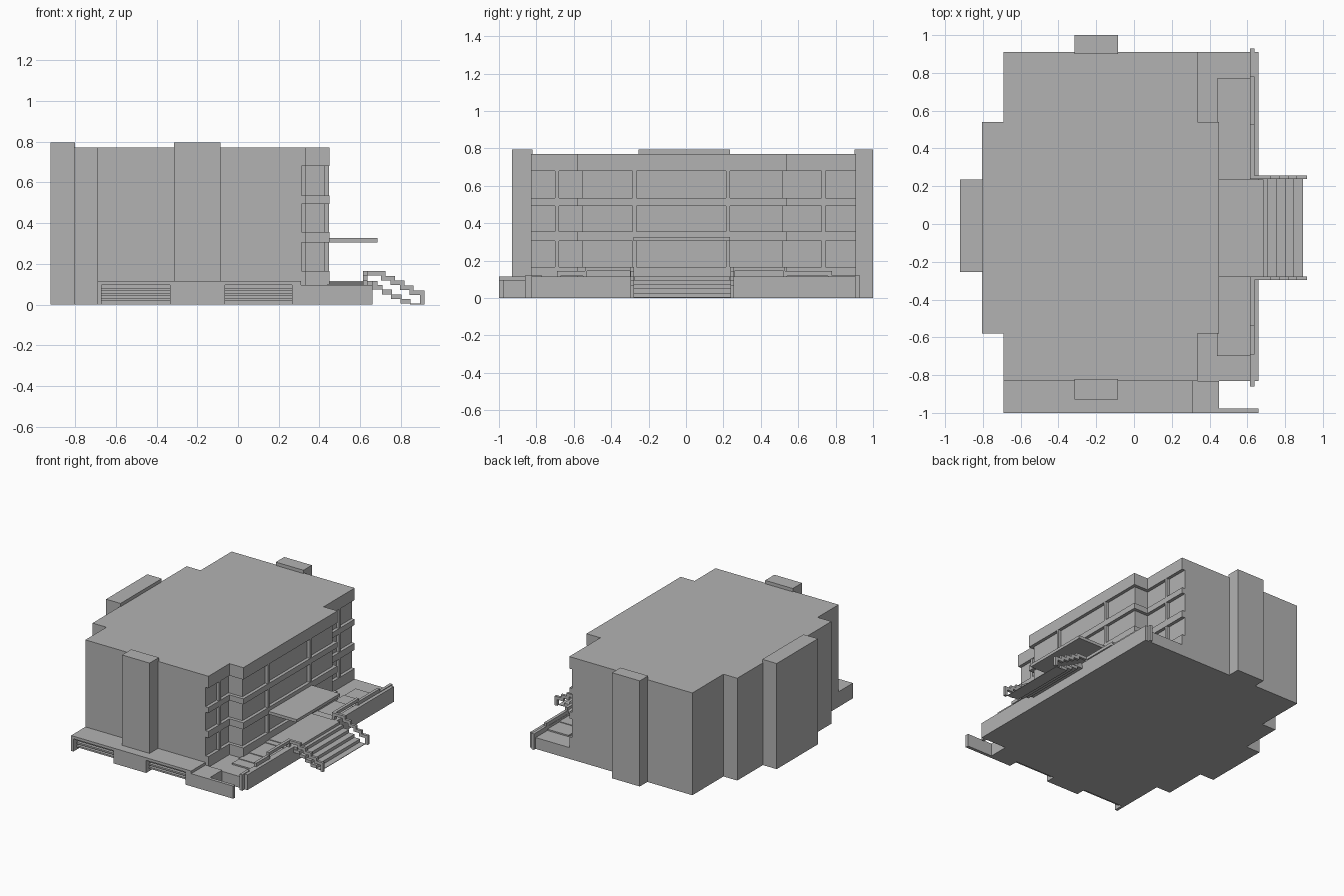
import bpy, bmesh

cube = bpy.data.objects.get("Cube")
if cube:
    bpy.data.objects.remove(cube, do_unlink=True)

grey = bpy.data.materials.new("plain grey")
grey.use_nodes = True
COLOUR = (0.45, 0.45, 0.45, 1)
grey.diffuse_color = COLOUR
grey.node_tree.nodes["Principled BSDF"].inputs["Base Color"].default_value = COLOUR


def finish(name, bm):
    bmesh.ops.recalc_face_normals(bm, faces=bm.faces[:])
    mesh = bpy.data.meshes.new(name)
    bm.to_mesh(mesh)
    bm.free()
    mesh.materials.append(grey)
    obj = bpy.data.objects.new(name, mesh)
    bpy.context.collection.objects.link(obj)
    return obj


def extrude(name, points, offset):
    bm = bmesh.new()
    face = bm.faces.new([bm.verts.new(p) for p in points])
    new = bmesh.ops.extrude_face_region(bm, geom=[face])["geom"]
    bmesh.ops.translate(bm, vec=offset, verts=[g for g in new if isinstance(g, bmesh.types.BMVert)])
    return finish(name, bm)


def prism(name, outline, z0, z1):
    return extrude(name, [(x, y, z0) for x, y in outline], (0, 0, z1 - z0))


def box(name, x0, x1, y0, y1, z0, z1):
    return prism(name, [(x0, y0), (x1, y0), (x1, y1), (x0, y1)], z0, z1)


SOUTH, NORTH, EAST, BAY = -0.83, 0.91, 0.45, 0.335
BAY_S, BAY_N = -0.58, 0.54
FLOOR = 0.115


def building_outline(inset):
    """Plan with stepped west side and cut-back east corners."""
    e, b = EAST - inset, BAY - inset
    return [(-0.69, SOUTH), (b, SOUTH), (b, BAY_S + inset), (e, BAY_S + inset),
            (e, BAY_N - inset), (b, BAY_N - inset), (b, NORTH), (-0.69, NORTH),
            (-0.69, BAY_N), (-0.805, BAY_N), (-0.805, BAY_S), (-0.69, BAY_S)]


# Building: recessed window core with full-width floor bands
INSET = 0.024
prism("window_core", building_outline(INSET), 0, 0.76)
for i, (z0, z1) in enumerate([(0, 0.165), (0.305, 0.355), (0.493, 0.535), (0.68, 0.77)]):
    prism(f"floor_band_{i}", building_outline(0), z0, z1)

# Window mullions
for i, y in enumerate([-0.69, -0.275, 0.225, 0.735]):
    front = EAST if BAY_S < y < BAY_N else BAY
    box(f"mullion_{i}", front - 0.04, front - 0.002, y - 0.01, y + 0.01, 0.15, 0.70)

# Service towers
box("west_tower", -0.92, -0.80, -0.255, 0.235, 0, 0.795)
box("north_tower", -0.315, -0.085, 0.90, 1.0, 0, 0.795)
box("south_tower", -0.315, -0.085, -0.93, -0.82, 0.1, 0.795)

# South terrace with louvred recesses
box("south_terrace_slab", -0.69, 0.31, -1.0, SOUTH, 0.095, FLOOR)
box("south_terrace_base", -0.69, 0.45, -0.93, SOUTH, 0, 0.095)
for i, (x0, x1) in enumerate([(-0.69, -0.67), (-0.335, -0.065), (0.265, 0.45)]):
    box(f"terrace_pier_{i}", x0, x1, -1.0, -0.92, 0, 0.095)
for x0, x1 in [(-0.67, -0.335), (-0.065, 0.265)]:
    for i in range(3):
        z = 0.02 + i * 0.025
        box("louvre", x0, x1, -0.965, -0.92, z, z + 0.012)
box("south_garden_wall", 0.44, 0.66, -1.0, -0.976, 0, 0.095)

# East terrace: stepped floor behind a low outer wall
box("east_terrace_base", 0.30, 0.64, SOUTH, NORTH, 0, 0.085)
box("east_outer_wall", 0.615, 0.66, SOUTH, NORTH, 0, FLOOR)
box("entrance_floor", 0.44, 0.685, -0.275, 0.235, 0.08, FLOOR)
for side, edges in [("south", (-0.27, -0.32, -0.51, -0.62, -0.70)),
                    ("north", (0.23, 0.30, 0.51, 0.63, 0.77))]:
    for i in range(4):
        y0, y1 = sorted(edges[i:i + 2])
        box(f"{side}_terrace_step_{i}", 0.44, 0.62, y0, y1, 0.08, 0.11 - 0.005 * i)

# Stepped handrails along the terrace
RAIL_X = (0.615, 0.637)
for side, top, low in [("north", (0.25, 0.53), 0.77), ("south", (-0.54, -0.29), -0.68)]:
    box(f"{side}_upper_rail", *RAIL_X, *top, 0.143, 0.165)
    inner, outer = sorted(top, key=abs)
    box(f"{side}_lower_rail", *RAIL_X, *sorted((outer, low)), 0.117, 0.143)
    for y in (inner, outer, low):
        box(f"{side}_rail_post", *RAIL_X, y - 0.01, y + 0.01, 0.1, 0.143)
box("north_end_rail", *RAIL_X, 0.77, 0.93, 0.09, 0.12)
box("north_end_post", *RAIL_X, 0.91, 0.93, 0, 0.115)
box("south_end_post", *RAIL_X, -0.86, -0.77, 0, 0.12)

# Entrance canopy
box("entrance_canopy", 0.42, 0.685, -0.28, 0.235, 0.305, 0.327)

# Entrance stairs: overlapping treads
for i in range(5):
    x = 0.66 + i * 0.046
    z = 0.096 - i * 0.023
    box(f"stair_tread_{i}", x, x + 0.05, -0.28, 0.24, max(z - 0.023, 0), z)

# Stair handrails: stepped band closed by an end post
upper = [(0.615, 0.165)]
lower = [(0.615, 0.143)]
for i in range(5):
    x, z = 0.725 + i * 0.046, 0.165 - i * 0.024
    if i < 4:
        upper += [(x, z), (x, z - 0.024)]
        lower += [(x - 0.022, z - 0.022), (x - 0.022, z - 0.046)]
upper += [(0.915, 0.069), (0.915, 0)]
lower += [(0.893, 0.047), (0.893, 0)]
for side, y in [("south", -0.297), ("north", 0.237)]:
    extrude(f"{side}_stair_rail", [(x, y, z) for x, z in upper + lower[::-1]], (0, 0.02, 0))
    box(f"{side}_stair_post", 0.615, 0.637, y, y + 0.02, 0.1, 0.15)
